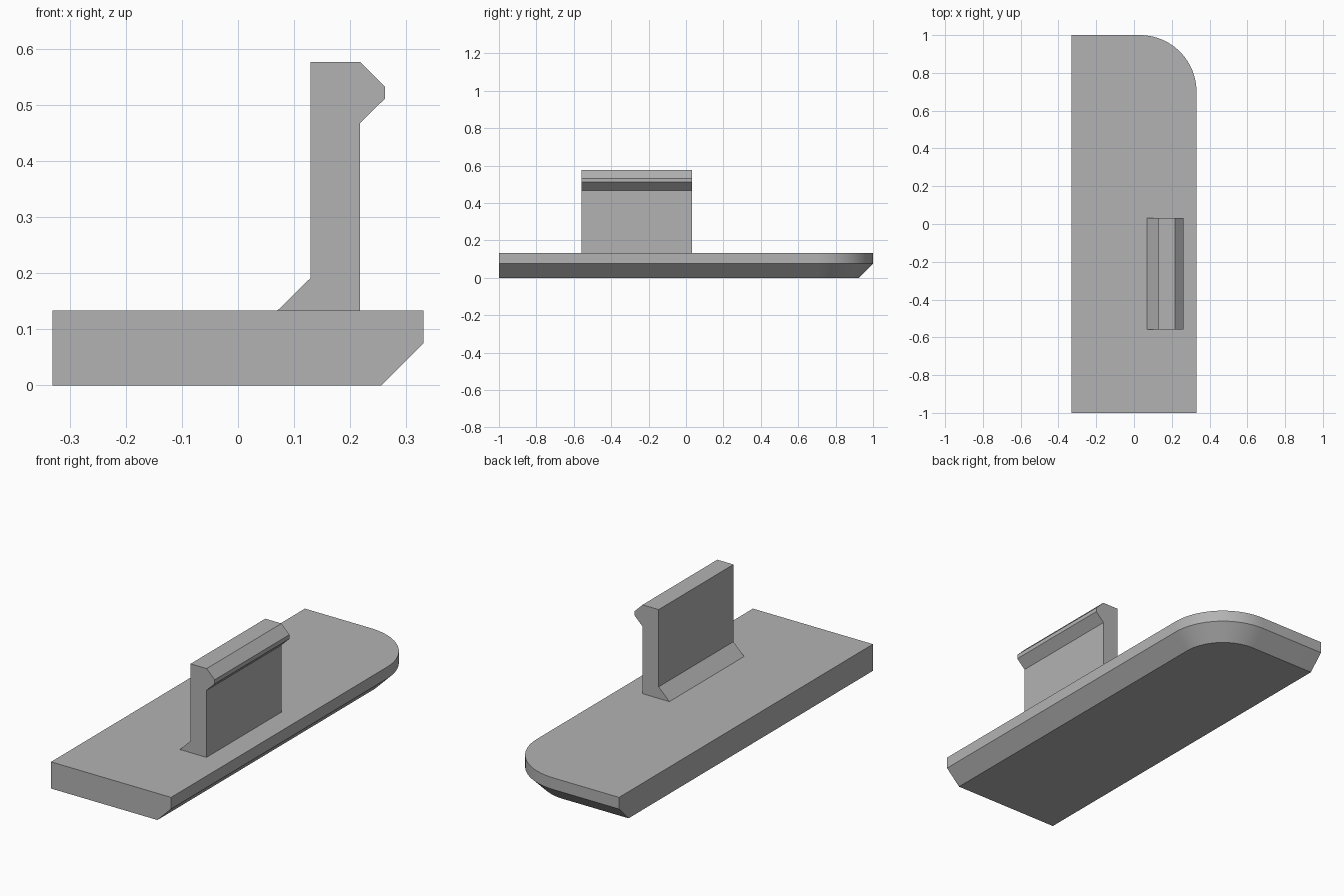
import bpy
import bmesh
from math import sin, cos, radians

cube = bpy.data.objects.get("Cube")
if cube:
    bpy.data.objects.remove(cube, do_unlink=True)

# Single plain grey plastic
grey = bpy.data.materials.new("plain_grey")
grey.use_nodes = True
grey.diffuse_color = (0.45, 0.45, 0.45, 1)
grey.node_tree.nodes["Principled BSDF"].inputs["Base Color"].default_value = (0.45, 0.45, 0.45, 1)


def loft(name, rings):
    """Skin a closed solid through matching rings of points."""
    bm = bmesh.new()
    loops = [[bm.verts.new(p) for p in ring] for ring in rings]
    for a, b in zip(loops, loops[1:]):
        for i in range(len(a)):
            j = (i + 1) % len(a)
            bm.faces.new((a[i], a[j], b[j], b[i]))
    bm.faces.new(loops[0][::-1])
    bm.faces.new(loops[-1])
    bmesh.ops.recalc_face_normals(bm, faces=bm.faces)
    mesh = bpy.data.meshes.new(name)
    bm.to_mesh(mesh)
    bm.free()
    mesh.materials.append(grey)
    obj = bpy.data.objects.new(name, mesh)
    bpy.context.collection.objects.link(obj)
    bpy.ops.object.select_all(action="DESELECT")
    obj.select_set(True)
    bpy.context.view_layer.objects.active = obj
    bpy.ops.object.shade_smooth_by_angle(angle=radians(30))
    return obj


# Base plate: one rounded corner, lower edge chamfered along the outer sides
HALF_W, RADIUS, CHAMFER, TOP = 0.331, 0.3, 0.075, 0.133
CORNER_X, CORNER_Y = HALF_W - RADIUS, 1 - RADIUS
STEPS = 24


def plate_outline(inset, z):
    r = RADIUS - inset
    arc = [(CORNER_X + r * cos(radians(90 * i / STEPS)),
            CORNER_Y + r * sin(radians(90 * i / STEPS)), z) for i in range(STEPS + 1)]
    return [(-HALF_W, -1, z), (HALF_W - inset, -1, z)] + arc + [(-HALF_W, 1 - inset, z)]


loft("base_plate", [plate_outline(CHAMFER, 0), plate_outline(0, CHAMFER), plate_outline(0, TOP)])

# Upright clip: hooked tip on the outer side, sloped foot on the inner side
clip_profile = [(0.07, TOP), (0.217, TOP), (0.217, 0.467), (0.262, 0.511),
                (0.262, 0.532), (0.218, 0.576), (0.129, 0.576), (0.129, 0.191)]
loft("snap_clip", [[(x, y, z) for x, z in clip_profile] for y in (-0.558, 0.031)])
